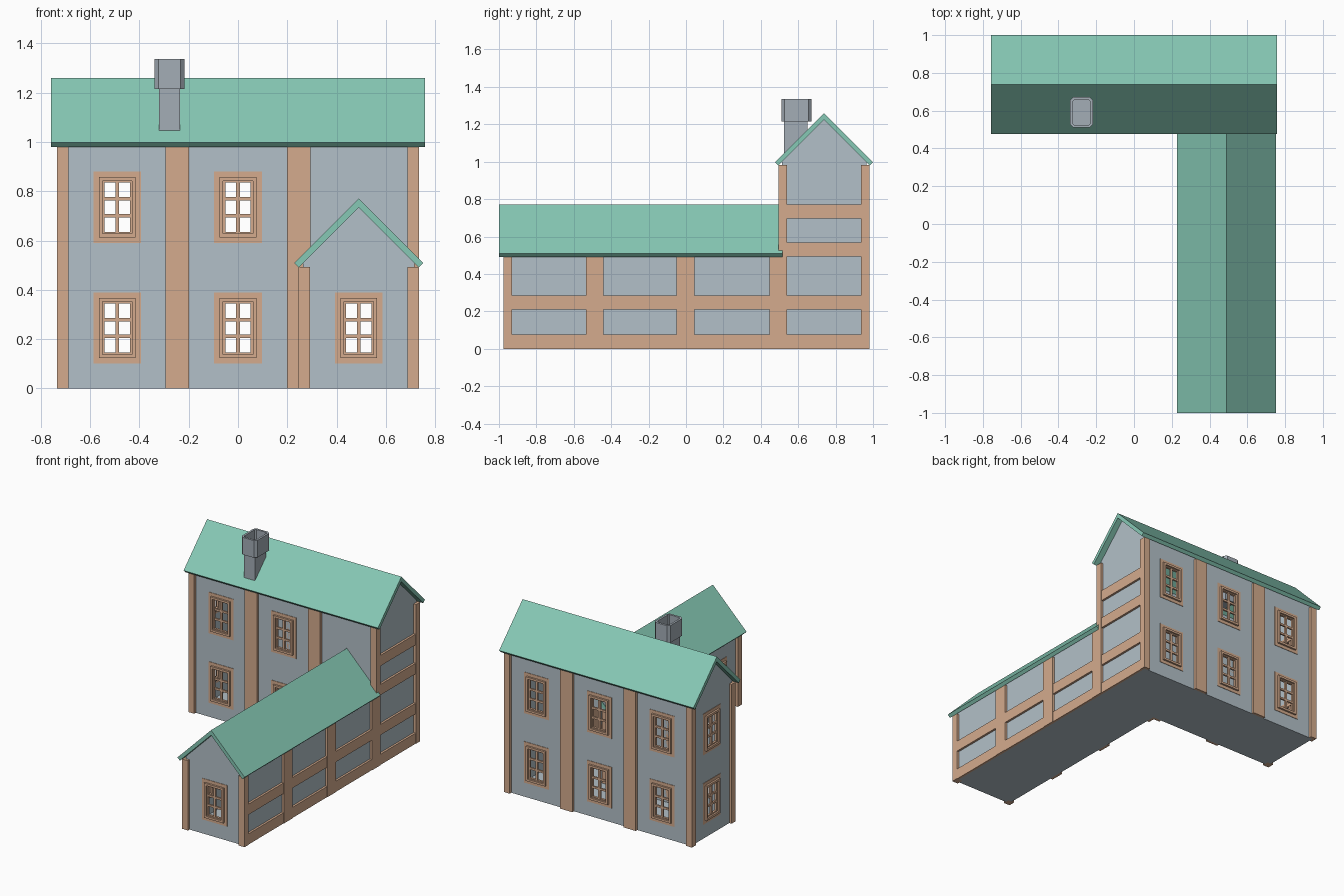
import bpy, bmesh
from math import pi
from mathutils import Matrix, Vector

if "Cube" in bpy.data.objects:
    bpy.data.objects.remove(bpy.data.objects["Cube"])


def material(name, rgb):
    m = bpy.data.materials.new(name)
    m.diffuse_color = (*rgb, 1)
    m.use_nodes = True
    m.node_tree.nodes["Principled BSDF"].inputs["Base Color"].default_value = m.diffuse_color
    return m


WALL = material("plaster", (0.45, 0.53, 0.58))
WOOD = material("timber", (0.66, 0.41, 0.27))
ROOF = material("roof_green", (0.24, 0.58, 0.46))
STONE = material("chimney_stone", (0.37, 0.42, 0.47))


def make(name, bm, mat, matrix=Matrix()):
    bmesh.ops.recalc_face_normals(bm, faces=bm.faces) if mat != WALL else None
    me = bpy.data.meshes.new(name)
    bm.to_mesh(me)
    bm.free()
    me.materials.append(mat)
    ob = bpy.data.objects.new(name, me)
    ob.matrix_world = matrix
    bpy.context.collection.objects.link(ob)
    return ob


def box(bm, x0, x1, y0, y1, z0, z1):
    m = Matrix.Translation(((x0 + x1) / 2, (y0 + y1) / 2, (z0 + z1) / 2))
    m = m @ Matrix.Diagonal((x1 - x0, y1 - y0, z1 - z0, 1))
    return bmesh.ops.create_cube(bm, size=1, matrix=m)["verts"]


def ring(bm, w, h, w2, h2, y0, y1):
    # rectangular frame standing in the xz plane
    corners = ((-1, -1), (1, -1), (1, 1), (-1, 1))
    loops = [[bm.verts.new((sx * a / 2, y, sz * b / 2)) for sx, sz in corners]
             for a, b, y in ((w, h, y0), (w, h, y1), (w2, h2, y1), (w2, h2, y0))]
    for i in range(4):
        A, B = loops[i], loops[(i + 1) % 4]
        for j in range(4):
            k = (j + 1) % 4
            bm.faces.new((A[j], A[k], B[k], B[j]))


# Window mesh, shared by every window (outside is local -y)
bm = bmesh.new()
ring(bm, 0.194, 0.29, 0.15, 0.245, -0.003, 0.0)
ring(bm, 0.15, 0.245, 0.12, 0.215, -0.016, 0.012)
ring(bm, 0.12, 0.215, 0.102, 0.2, -0.004, 0.012)
box(bm, -0.008, 0.008, -0.003, 0.009, -0.1, 0.1)
for z in (-0.034, 0.034):
    box(bm, -0.051, 0.051, -0.003, 0.009, z - 0.007, z + 0.007)
first = make("window_source", bm, WOOD)
window_mesh = first.data
bpy.data.objects.remove(first)


def wall(name, x, y, angle, width, height, windows=(), holes=(), gable=False):
    # sheet wall with openings; local x runs along it, local -y faces out
    M = Matrix.Translation((x, y, 0)) @ Matrix.Rotation(angle, 4, 'Z')
    holes = list(holes) + [(u - 0.065, u + 0.065, z - 0.11, z + 0.11) for u, z in windows]
    us = sorted({-width / 2, width / 2, *[v for h in holes for v in h[:2]]})
    zs = sorted({0, height, *[v for h in holes for v in h[2:]]})
    bm = bmesh.new()
    for a, b in zip(us, us[1:]):
        for c, d in zip(zs, zs[1:]):
            cu, cz = (a + b) / 2, (c + d) / 2
            if not any(h[0] < cu < h[1] and h[2] < cz < h[3] for h in holes):
                bm.faces.new([bm.verts.new(p) for p in
                              ((a, 0, c), (b, 0, c), (b, 0, d), (a, 0, d))])
    if gable:
        bm.faces.new([bm.verts.new(p) for p in ((-width / 2, 0, height), (width / 2, 0, height),
                                                (0, 0, height + width / 2))])
    bmesh.ops.remove_doubles(bm, verts=bm.verts, dist=1e-5)
    make(name, bm, WALL, M)
    for u, z in windows:
        ob = bpy.data.objects.new(name + "_window", window_mesh)
        ob.matrix_world = M @ Matrix.Translation((u, 0, z))
        bpy.context.collection.objects.link(ob)


LOW, HIGH = 0.245, 0.735
CX, CY, HALF = 0.49, 0.738, 0.226        # ridge lines and half widths
X1, Y0, Y1 = CX + HALF, CY - HALF, CY + HALF
WX, WF = CX - HALF, -0.957               # wing left wall and front wall
H1, H2 = 0.508, 0.998
mid, length = (WF + Y0) / 2, Y0 - WF

# Walls
wall("main_front_wall", 0, Y0, 0, 2 * X1, H2,
     [(u, z) for u in (-0.49, 0) for z in (LOW, HIGH)], [(WX, X1, 0, H1)])
wall("main_back_wall", 0, Y1, pi, 2 * X1, H2,
     [(u, z) for u in (-0.49, 0, 0.49) for z in (LOW, HIGH)])
wall("main_left_wall", -X1, CY, -pi / 2, 2 * HALF, H2, [(0, LOW), (0, HIGH)], gable=True)
wall("main_right_wall", X1, CY, pi / 2, 2 * HALF, H2, gable=True)
wall("wing_front_wall", CX, WF, 0, 2 * HALF, H1, [(0, LOW)], gable=True)
wall("wing_left_wall", WX, mid, -pi / 2, length, H1,
     [(mid - y, LOW) for y in (-0.735, -0.245, 0.245)])
wall("wing_right_wall", X1, mid, pi / 2, length, H1)

# Floor
bm = bmesh.new()
for a, b, c, d in ((-X1, X1, Y0, Y1), (WX, X1, WF, Y0)):
    bm.faces.new([bm.verts.new(p) for p in ((a, c, 0), (a, d, 0), (b, d, 0), (b, c, 0))])
make("floor", bm, WALL)

# Timber posts
P = 0.018                                # how far timber stands proud
bm = bmesh.new()
for a, b in ((-X1 - P, -0.688), (0.688, X1 + P)):
    box(bm, a, b, Y0 - P, 0.54, 0, 0.982)
    box(bm, a, b, 0.935, Y1 + P, 0, 0.982)
for x in (-0.247, 0.247):
    box(bm, x - 0.048, x + 0.048, Y0 - P, Y0, 0, 0.982)
    box(bm, x - 0.048, x + 0.048, Y1, Y1 + P, 0, 0.982)
make("main_posts", bm, WOOD)

bm = bmesh.new()
for a, b in ((WX - P, 0.292), (0.688, X1 + P)):
    box(bm, a, b, WF - P, -0.93, 0, 0.492)
for a, b in ((WX - P, WX), (X1, X1 + P)):
    for c, d in ((-0.535, -0.44), (-0.05, 0.045), (0.447, Y0 - P)):
        box(bm, a, b, c, d, 0, 0.492)
make("wing_posts", bm, WOOD)

# Horizontal timber on the right side
bm = bmesh.new()
for z in (0, 0.21, 0.492, 0.697):
    box(bm, X1, X1 + P - 0.003, 0.54, 0.935, z, z + 0.075)
    if z < 0.4:
        box(bm, X1, X1 + P - 0.003, -0.93, 0.494, z, z + 0.075)
make("right_beams", bm, WOOD)


# Roofs
def roof(name, x, y, angle, length, apex):
    prof = ((0, 0), (0.262, -0.262), (0.244, -0.28), (0, -0.036), (-0.244, -0.28), (-0.262, -0.262))
    bm = bmesh.new()
    face = bm.faces.new([bm.verts.new((u, 0, apex + v)) for u, v in prof])
    out = bmesh.ops.extrude_face_region(bm, geom=[face])["geom"]
    bmesh.ops.translate(bm, vec=Vector((0, length, 0)),
                        verts=[v for v in out if isinstance(v, bmesh.types.BMVert)])
    make(name, bm, ROOF, Matrix.Translation((x, y, 0)) @ Matrix.Rotation(angle, 4, 'Z'))


roof("main_roof", 0.758, CY, pi / 2, 1.516, 1.26)
roof("wing_roof", CX, -1.0, 0, 1.515, 0.77)

# Chimney shaft and hollow chamfered cap
bm = bmesh.new()
box(bm, -0.32, -0.235, 0.525, 0.65, 1.02, 1.215)
make("chimney_shaft", bm, STONE)

bm = bmesh.new()
box(bm, -0.339, -0.217, 0.51, 0.672, 1.215, 1.336)
bmesh.ops.bevel(bm, geom=[e for e in bm.edges if abs(e.verts[0].co.z - e.verts[1].co.z) > 0.1],
                offset=0.017, segments=1, affect='EDGES')
bm.normal_update()
top = max(bm.faces, key=lambda f: f.calc_center_median().z)
bmesh.ops.inset_region(bm, faces=[top], thickness=0.016)
out = bmesh.ops.extrude_discrete_faces(bm, faces=[top])["faces"]
bmesh.ops.translate(bm, vec=(0, 0, -0.11), verts=out[0].verts)
make("chimney_cap", bm, STONE)
